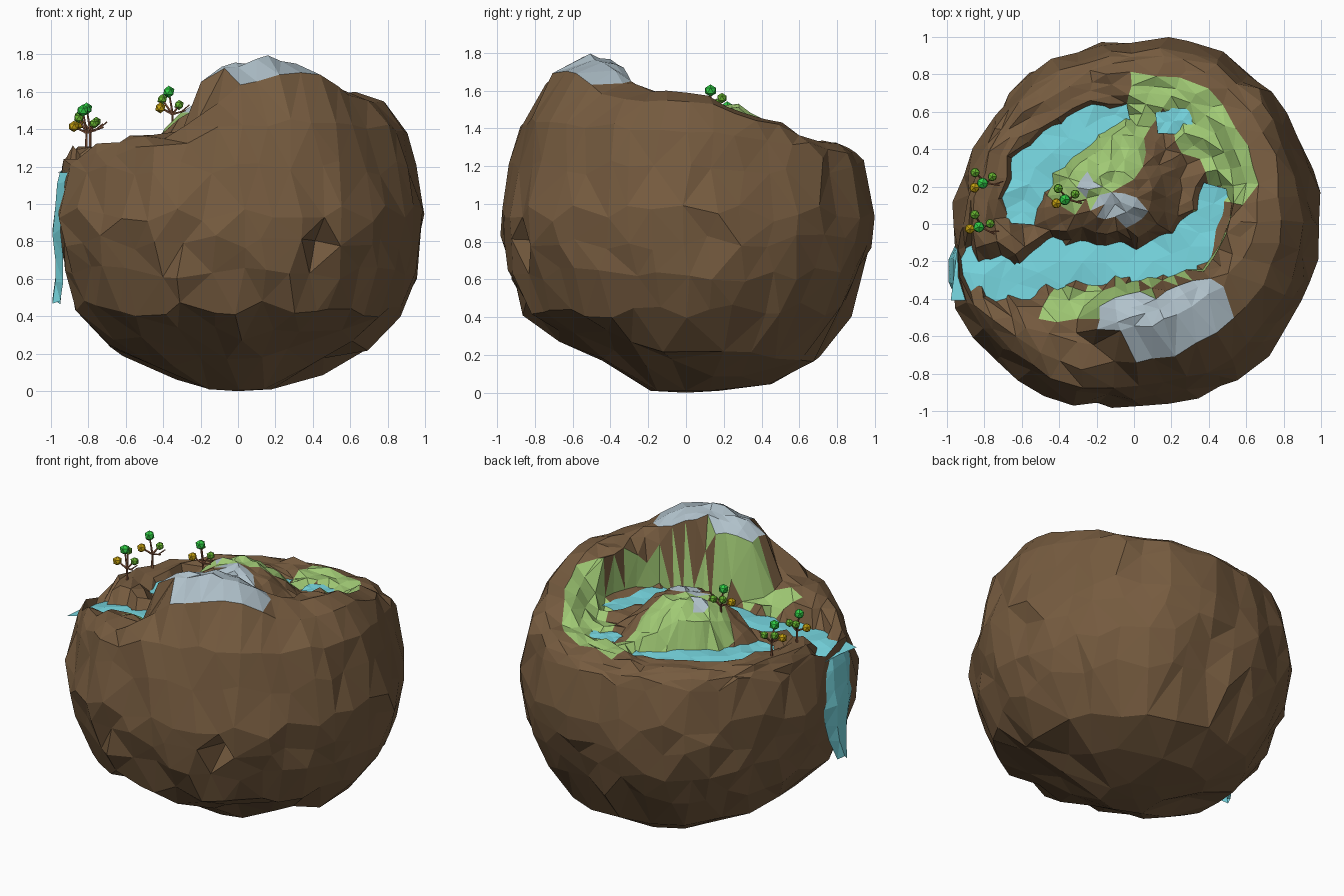
import bpy, bmesh, random
from math import sin, cos, pi, radians, hypot, atan2, degrees
from mathutils import Vector, Matrix

if "Cube" in bpy.data.objects:
    bpy.data.objects.remove(bpy.data.objects["Cube"])

random.seed(7)

def mat(name, r, g, b):
    m = bpy.data.materials.new(name)
    m.diffuse_color = (r, g, b, 1)
    m.use_nodes = True
    m.node_tree.nodes["Principled BSDF"].inputs["Base Color"].default_value = m.diffuse_color
    return m

ROCK = mat("rock", .18, .105, .05)
GRASS = mat("grass", .36, .60, .18)
SNOW = mat("pale_stone", .44, .54, .60)
WATER = mat("water", .19, .70, .77)
LEAF = mat("leaf", .03, .62, .06)
OLIVE = mat("leaf_olive", .14, .48, .03)
GOLD = mat("leaf_gold", .55, .35, .005)
BARK = mat("bark", .30, .12, .06)

def finish(bm, name, mats):
    me = bpy.data.meshes.new(name)
    bm.to_mesh(me)
    bm.free()
    for m in mats:
        me.materials.append(m)
    ob = bpy.data.objects.new(name, me)
    bpy.context.collection.objects.link(ob)
    return ob

def jit(a):
    return random.uniform(-a, a)

def around(table, deg):
    """Smooth lookup in a table with one value every 30 degrees."""
    t = (deg % 360) / 30
    i = int(t)
    k = (1 - cos((t - i) * pi)) / 2
    return table[i % 12] * (1 - k) + table[(i + 1) % 12] * k

def oval(p, x, y, rx, ry, turn=0):
    dx, dy = p[0] - x, p[1] - y
    c, s = cos(radians(turn)), sin(radians(turn))
    return ((dx * c + dy * s) / rx) ** 2 + ((dy * c - dx * s) / ry) ** 2

# widest radius, crest radius and crest height around the rock
WIDE = [.99, 1.0, 1.03, .98, .98, .94, .97, 1.04, 1.02, .985, .99, .99]
CREST_R = [.64, .72, .82, .80, .80, .82, .86, .85, .72, .56, .52, .58]
CREST_Z = [1.59, 1.47, 1.33, 1.31, 1.29, 1.30, 1.31, 1.32, 1.38, 1.62, 1.70, 1.62]

# stream paths: x, y, z, half width
STREAMS = {
    "main_stream": [(.45, .2, 1.28, .05), (.40, .02, 1.28, .07), (.3, -.12, 1.27, .11),
                    (.1, -.2, 1.26, .10), (-.15, -.21, 1.25, .10), (-.4, -.2, 1.24, .11),
                    (-.62, -.32, 1.22, .075), (-.8, -.27, 1.21, .11), (-.96, -.25, 1.17, .13)],
    "left_pool": [(-.03, .6, 1.26, .03), (-.17, .57, 1.26, .06), (-.35, .46, 1.26, .11),
                  (-.53, .3, 1.25, .12), (-.59, .13, 1.25, .09), (-.6, .0, 1.25, .06)],
    "small_pool": [(.12, .54, 1.29, .025), (.21, .55, 1.29, .04), (.31, .56, 1.29, .025)],
}

def sample(path, n):
    pts = []
    for a, b in zip(path, path[1:]):
        pts += [Vector(a).lerp(Vector(b), i / n) for i in range(n)]
    return pts + [Vector(path[-1])]

BEDS = [p for path in STREAMS.values() for p in sample(path, 10)]

def carve(x, y, z):
    """Add the peak, cut the stream beds and raise their banks."""
    q = oval((x, y), .17, -.5, .37, .24, 8)
    if q < 1.3:
        z = max(z, 1.78 - .13 * q + jit(.02))
    p = min(BEDS, key=lambda q: hypot(x - q[0], y - q[1]) - q[3])
    d = hypot(x - p[0], y - p[1]) - p[3]
    z = min(z, p[2] - .05 + max(d, 0) * 8)
    if .03 < d < .1 and x > -.85:
        z = max(z, p[2] + .025)
    return z

# rock: outer rings, rounded shoulder, crest, crater floor with island
N = 40
MID = Vector((-.12, .17))
BODY = [(.2, .01), (.46, .14), (.70, .25), (.88, .44), (.95, .63), (.985, .8), (1, .95), (.95, 1.2)]
INNER = [.92, .84, .75, .66, .57, .48, .38, .28, .18, .09]
rows = []
for r, z in BODY:
    row = []
    for i in range(N):
        a = 360 * i / N + jit(2.5)
        q = r * around(WIDE, a) + jit(.024)
        tilt = -.055 * sin(radians(a)) if .1 < z < .3 else 0
        row.append((q * cos(radians(a)), q * sin(radians(a)), max(0, z + tilt + (jit(.045) if z > .02 else 0))))
    rows.append(row)
for t in (30, 60, 90):
    row = []
    for i in range(N):
        a = 360 * i / N + jit(2)
        rc, zc = around(CREST_R, a), around(CREST_Z, a)
        q = rc + (.94 * around(WIDE, a) - rc) * cos(radians(t)) + jit(.018)
        x, y = q * cos(radians(a)), q * sin(radians(a))
        row.append((x, y, carve(x, y, 1.2 + (zc - 1.2) * sin(radians(t)) + jit(.02))))
    rows.append(row)

def floor_height(x, y, f, zc, cliff):
    s = min(1, max(0, (f - .72) / .28))
    if cliff:
        s = .85 if f > .8 else 0
    z = 1.28 + (zc - 1.28) * s * s * (3 - 2 * s)
    d = hypot(x - MID.x, y - MID.y) / .43
    return max(z, min(1.52, 1.25 + .31 * (1 - d ** 1.5))) if d < 1 else z

for f in INNER:
    row = []
    for i in range(N):
        a = 360 * i / N
        cliff = a < 12 or a > 315          # steep wall under the right rim
        c = Vector((cos(radians(a)), sin(radians(a)))) * around(CREST_R, a)
        p = MID.lerp(c, .83 if cliff and f == .75 else f)
        x, y = p.x + jit(.012 * f), p.y + jit(.012 * f)
        z = floor_height(x, y, f, around(CREST_Z, a), cliff) + jit(.02)
        z = min(carve(x, y, z), 1.3) if cliff and f == .75 else carve(x, y, z)
        row.append((x, y, z))
    rows.append(row)

bm = bmesh.new()
grid = [[bm.verts.new(p) for p in row] for row in rows]
low, top = bm.verts.new((0, 0, 0)), bm.verts.new((MID.x, MID.y, 1.53))
for k in range(len(grid) - 1):
    for i in range(N):
        j = (i + 1) % N
        fc = bm.faces.new((grid[k][i], grid[k][j], grid[k + 1][j], grid[k + 1][i]))
        fc.material_index = 1 if k >= len(BODY) + 2 else 0
for i in range(N):
    j = (i + 1) % N
    bm.faces.new((low, grid[0][j], grid[0][i]))
    bm.faces.new((grid[-1][i], grid[-1][j], top)).material_index = 1
# small hollow in the front
hole = min((v for row in grid[:8] for v in row), key=lambda v: (v.co - Vector((.43, -.87, .82))).length)
hole.co += Vector((-.05, .15, 0))
# merge the crowded points near both poles into larger facets
bmesh.ops.remove_doubles(bm, verts=[v for row in grid[:3] for v in row], dist=.13)
bmesh.ops.remove_doubles(bm, verts=[v for v in bm.verts if v.co.z > 1.2 and v.co.xy.length < .8], dist=.045)
bmesh.ops.triangulate(bm, faces=bm.faces[:], quad_method='BEAUTY')
bmesh.ops.recalc_face_normals(bm, faces=bm.faces[:])

for fc in bm.faces:
    p = fc.calc_center_median()
    inner, fc.material_index = fc.material_index, 0
    a = degrees(atan2(p.y, p.x))
    if p.z > 1.65 and fc.normal.z > .45 and oval(p, .17, -.5, .36, .24, 8) < 1:
        fc.material_index = 2
    elif inner:
        if oval(p, -.08, .09, .13, .08, -20) < 1 or oval(p, -.25, .21, .06, .05) < 1:
            fc.material_index = 2
        elif oval(p, .13, .45, .06, .2, -10) < 1:
            pass
        elif (14 < a < 93 and p.xy.length > .48) or oval(p, -.17, .34, .33, .17, 40) < 1 \
                or oval(p, -.2, -.42, .33, .1, 5) < 1:
            fc.material_index = 1
        elif -110 < a < 15 and p.xy.length > .3 and p.z < 1.47 and fc.normal.z < .6 and p.y < .2:
            fc.material_index = 1
finish(bm, "floating_rock", [ROCK, GRASS, SNOW])

# water ribbons
def ribbon(name, rings):
    bm = bmesh.new()
    g = [[bm.verts.new(p) for p in ring] for ring in rings]
    for a, b in zip(g, g[1:]):
        for k in range(len(a) - 1):
            bm.faces.new((a[k], b[k], b[k + 1], a[k + 1]))
    bmesh.ops.triangulate(bm, faces=bm.faces[:])
    finish(bm, name, [WATER])

for name, path in STREAMS.items():
    pts = sample(path, 2)
    rings = []
    for i, p in enumerate(pts):
        d = (pts[min(i + 1, len(pts) - 1)] - pts[max(i - 1, 0)]).xy.normalized()
        side = Vector((-d.y, d.x, 0)) * (p[3] + .03)
        rings.append([p.xyz + side * s + Vector((0, 0, jit(.01))) for s in (-1, 0, 1)])
    ribbon(name, rings)

# waterfall: x, z, centre y, half width
FALL = [(-.96, 1.17, -.25, .14), (-.975, 1.1, -.25, .16), (-.985, .98, -.25, .17), (-1, .85, -.25, .15),
        (-.985, .72, -.26, .12), (-.985, .6, -.27, .09), (-1, .48, -.28, .03)]
ribbon("waterfall", [[(x + .05 * s * s, y - w * s, z + (jit(.02) if i else 0))
                      for s in (-1, -.4, .4, 1)] for i, (x, z, y, w) in enumerate(FALL)])

# trees: trunk, crooked branches and leaf clumps
def stick(bm, a, b, r):
    a, b = Vector(a), Vector(b)
    d = b - a
    m = Matrix.Translation((a + b) / 2) @ d.to_track_quat('Z', 'Y').to_matrix().to_4x4()
    bmesh.ops.create_cone(bm, cap_ends=True, segments=5, radius1=r, radius2=r * .65, depth=d.length, matrix=m)

CLUMPS = [((-.02, 0, .17), .033, 1), ((-.055, .06, .13), .028, 2),
          ((-.065, -.02, .085), .03, 3), ((.035, .03, .10), .027, 2)]

def tree(name, base, yaw):
    bm = bmesh.new()
    fork = Vector((0, 0, .05))
    stick(bm, (0, 0, -.07), fork, .009)
    stick(bm, fork, (.07, -.02, .07), .006)
    stick(bm, (.045, -.012, .06), (.09, 0, .1), .005)
    for pos, r, m in CLUMPS:
        stick(bm, fork, pos, .007)
        mark = set(bm.faces)
        bmesh.ops.create_icosphere(bm, subdivisions=1, radius=r, matrix=Matrix.Translation(pos))
        for f in set(bm.faces) - mark:
            f.material_index = m
    ob = finish(bm, name, [BARK, LEAF, OLIVE, GOLD])
    ob.location = base
    ob.rotation_euler.z = radians(yaw)

tree("rim_tree_back", (-.79, .22, 1.34), 5)
tree("rim_tree_front", (-.81, -.02, 1.33), -12)
tree("island_tree", (-.35, .13, 1.43), 0)
